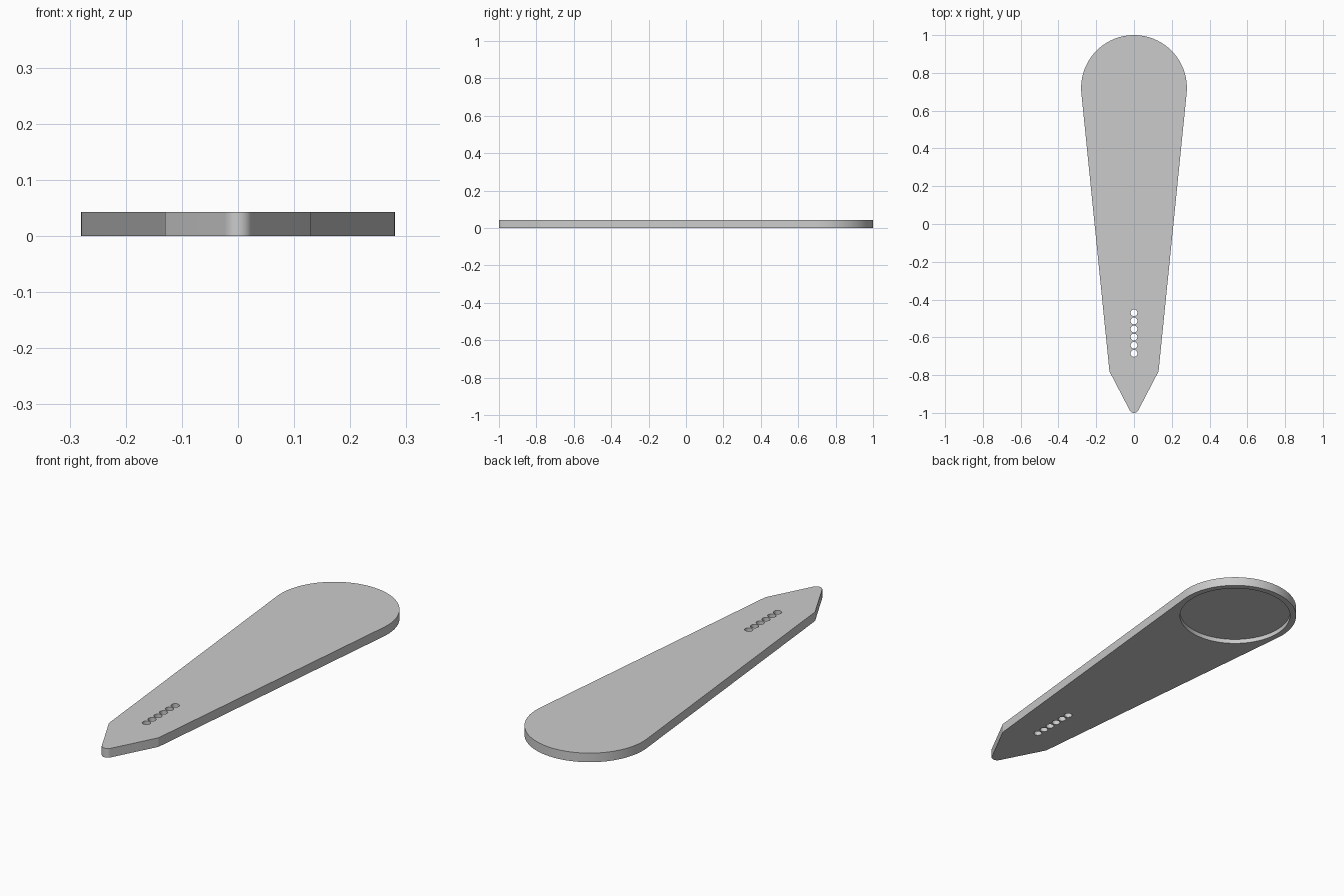
import bpy
import bmesh
from math import sin, cos, acos, atan2, hypot, radians, pi

cube = bpy.data.objects.get("Cube")
if cube:
    bpy.data.objects.remove(cube, do_unlink=True)

THICK = 0.043
HEAD_Y, HEAD_R = 0.72, 0.28
TIP_Y, TIP_R = -0.974, 0.026
SHOULDER = (0.13, -0.78)


def arc(cy, r, start, end, steps):
    angles = [start + (end - start) * i / steps for i in range(steps + 1)]
    return [(r * cos(a), cy + r * sin(a)) for a in angles]


def tangent_angle(cy, r, side):
    """Angle on a centred circle where the line from the shoulder touches it."""
    dx, dy = SHOULDER[0], SHOULDER[1] - cy
    return atan2(dy, dx) + side * acos(r / hypot(dx, dy))


def add_prism(bm, points, z0, z1):
    face = bm.faces.new([bm.verts.new((x, y, z0)) for x, y in points])
    extruded = bmesh.ops.extrude_face_region(bm, geom=[face])["geom"]
    verts = [g for g in extruded if isinstance(g, bmesh.types.BMVert)]
    bmesh.ops.translate(bm, verts=verts, vec=(0, 0, z1 - z0))


def make_object(name, bm):
    bmesh.ops.recalc_face_normals(bm, faces=bm.faces)
    mesh = bpy.data.meshes.new(name)
    bm.to_mesh(mesh)
    bm.free()
    obj = bpy.data.objects.new(name, mesh)
    bpy.context.collection.objects.link(obj)
    return obj


# Tapered plate: round head, straight sides, pointed tip with a small radius
head_a = tangent_angle(HEAD_Y, HEAD_R, 1)
tip_a = tangent_angle(TIP_Y, TIP_R, -1)
outline = arc(HEAD_Y, HEAD_R, head_a, pi - head_a, 64)
outline.append((-SHOULDER[0], SHOULDER[1]))
outline += arc(TIP_Y, TIP_R, -pi - tip_a, tip_a, 14)
outline.append(SHOULDER)
bm = bmesh.new()
add_prism(bm, outline, 0, THICK)
plate = make_object("tapered_plate", bm)

# Cutter: round recess under the head and a row of through holes
bm = bmesh.new()
add_prism(bm, arc(HEAD_Y, 0.252, 0, 2 * pi, 72)[:-1], -0.05, 0.021)
for i in range(6):
    add_prism(bm, arc(-0.47 - 0.043 * i, 0.018, 0, 2 * pi, 32)[:-1], -0.05, 0.1)
cutter = make_object("hole_cutter", bm)
cutter.hide_render = True

cut = plate.modifiers.new("holes", "BOOLEAN")
cut.operation = "DIFFERENCE"
cut.solver = "EXACT"
cut.object = cutter
bpy.ops.object.select_all(action="DESELECT")
plate.select_set(True)
bpy.context.view_layer.objects.active = plate
bpy.ops.object.modifier_apply(modifier=cut.name)
bpy.data.objects.remove(cutter, do_unlink=True)

# Single plain grey
grey = bpy.data.materials.new("plain grey")
grey.use_nodes = True
colour = (0.6, 0.6, 0.6, 1)
grey.diffuse_color = colour
grey.node_tree.nodes["Principled BSDF"].inputs["Base Color"].default_value = colour
plate.data.materials.clear()
plate.data.materials.append(grey)

bpy.ops.object.shade_smooth_by_angle(angle=radians(15))
